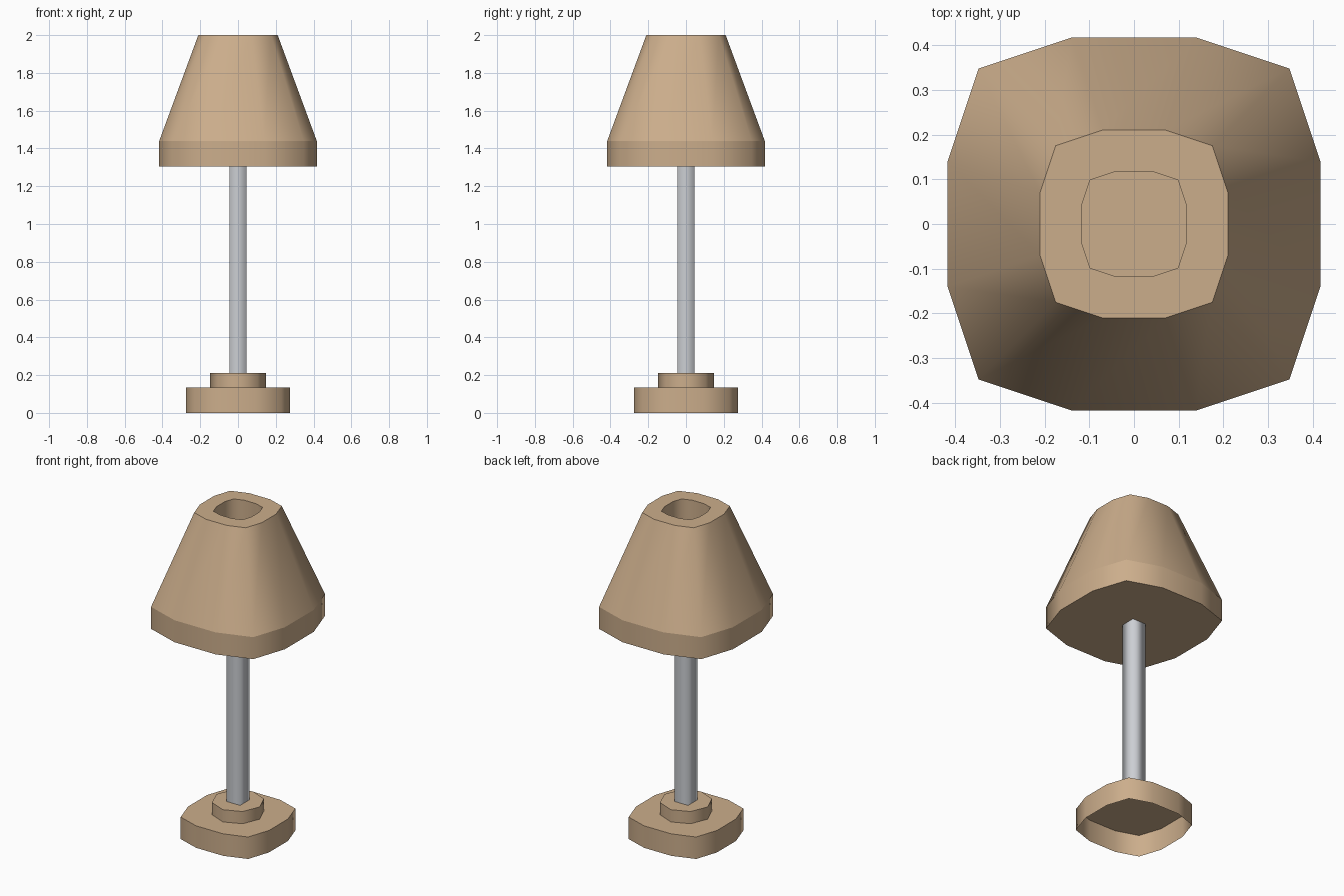
import bpy, bmesh, math

cube = bpy.data.objects.get("Cube")
if cube:
    bpy.data.objects.remove(cube)


def material(name, color):
    m = bpy.data.materials.new(name)
    m.use_nodes = True
    m.diffuse_color = color
    m.node_tree.nodes["Principled BSDF"].inputs["Base Color"].default_value = color
    return m


wood = material("tan", (0.60, 0.42, 0.26, 1))
metal = material("light_grey", (0.60, 0.62, 0.65, 1))


def mirrored(quarter):
    """Spin a quarter outline around into a full cross-section."""
    pts = []
    for _ in range(4):
        pts += quarter
        quarter = [(-y, x) for x, y in quarter]
    return pts


soft_square = mirrored([(1, -0.335), (1, 0.335), (0.834, 0.834)])
octagon = mirrored([(1, 0), (math.sqrt(0.5), math.sqrt(0.5))])
square = mirrored([(1, 1)])


def loft(name, outline, rings, mat, cap_start=False, cap_end=True):
    """Skin scaled copies of an outline given as (half width, height)."""
    bm = bmesh.new()
    loops = [[bm.verts.new((x * r, y * r, z)) for x, y in outline]
             for r, z in rings]
    n = len(outline)
    for a, b in zip(loops, loops[1:]):
        for i in range(n):
            j = (i + 1) % n
            bm.faces.new((a[i], a[j], b[j], b[i]))
    if cap_start:
        bm.faces.new(loops[0][::-1])
    if cap_end:
        bm.faces.new(loops[-1])
    for f in bm.faces:
        f.smooth = True
    # Creases run around each ring; the sides blend smoothly
    for e in bm.edges:
        if abs(e.verts[0].co.z - e.verts[1].co.z) < 1e-5:
            e.smooth = False
    mesh = bpy.data.meshes.new(name)
    bm.to_mesh(mesh)
    bm.free()
    mesh.materials.append(mat)
    obj = bpy.data.objects.new(name, mesh)
    bpy.context.collection.objects.link(obj)
    return obj


# Hollow foot, open underneath
loft("base", soft_square, [(0.275, 0), (0.275, 0.135)], wood)
# Collar around the pole
loft("collar", octagon, [(0.147, 0.135), (0.147, 0.21)], wood)
# Square pole
loft("pole", square, [(0.046, 0.21), (0.046, 1.305)], metal, cap_end=False)
# Shade with a recessed opening in the top
loft("shade", soft_square,
     [(0.417, 1.305), (0.417, 1.44), (0.21, 2), (0.118, 2), (0.118, 1.72)],
     wood, cap_start=True)
